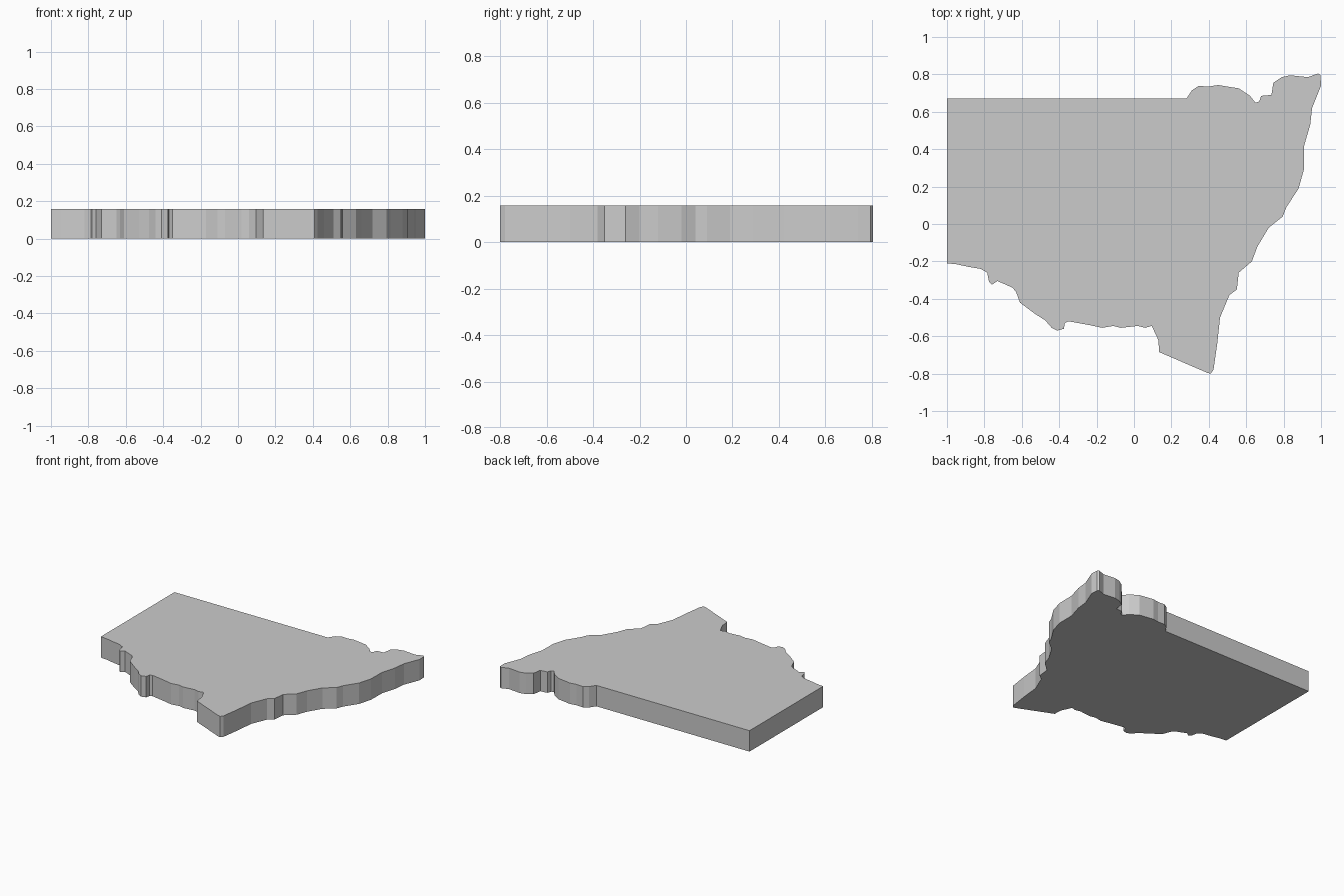
import bpy, bmesh

THICKNESS = 0.158

# Northern border: straight line, then a winding river section
north = [(-1, .67), (.28, .67), (.31, .715), (.345, .738), (.40, .735), (.45, .743),
         (.56, .725), (.62, .685), (.65, .648), (.67, .655), (.68, .685), (.735, .69),
         (.745, .755), (.79, .785), (.835, .795), (.93, .785), (.985, .805)]

# Eastern coast, running down to the southern tip
east = [(.997, .795), (1.0, .74), (.952, .62), (.942, .53), (.91, .42), (.908, .29),
        (.88, .19), (.815, .09), (.795, .04), (.72, -.02), (.66, -.12), (.63, -.20),
        (.56, -.26), (.55, -.35), (.51, -.38), (.46, -.50), (.445, -.64),
        (.425, -.78), (.41, -.80)]

# Southern border: diagonal line, then a river back to the west
south = [(.39, -.795), (.135, -.685), (.13, -.62), (.095, -.545), (.06, -.555),
         (.02, -.545), (-.07, -.555), (-.11, -.545), (-.17, -.555), (-.24, -.54),
         (-.35, -.52), (-.37, -.53), (-.375, -.56), (-.41, -.57), (-.44, -.555),
         (-.475, -.515), (-.53, -.48), (-.61, -.42), (-.63, -.365), (-.65, -.34),
         (-.73, -.305), (-.76, -.325), (-.775, -.31), (-.785, -.26), (-.82, -.24),
         (-.88, -.23), (-.95, -.215), (-1, -.21)]

# Map slab: outline face extruded upward
bm = bmesh.new()
base = bm.faces.new([bm.verts.new((x, y, 0)) for x, y in north + east + south])
extruded = bmesh.ops.extrude_face_region(bm, geom=[base], use_keep_orig=True)
top = [v for v in extruded["geom"] if isinstance(v, bmesh.types.BMVert)]
bmesh.ops.translate(bm, verts=top, vec=(0, 0, THICKNESS))
bmesh.ops.recalc_face_normals(bm, faces=bm.faces[:])

mesh = bpy.data.meshes.new("map_slab")
bm.to_mesh(mesh)
bm.free()
bpy.context.collection.objects.link(bpy.data.objects.new("map_slab", mesh))
